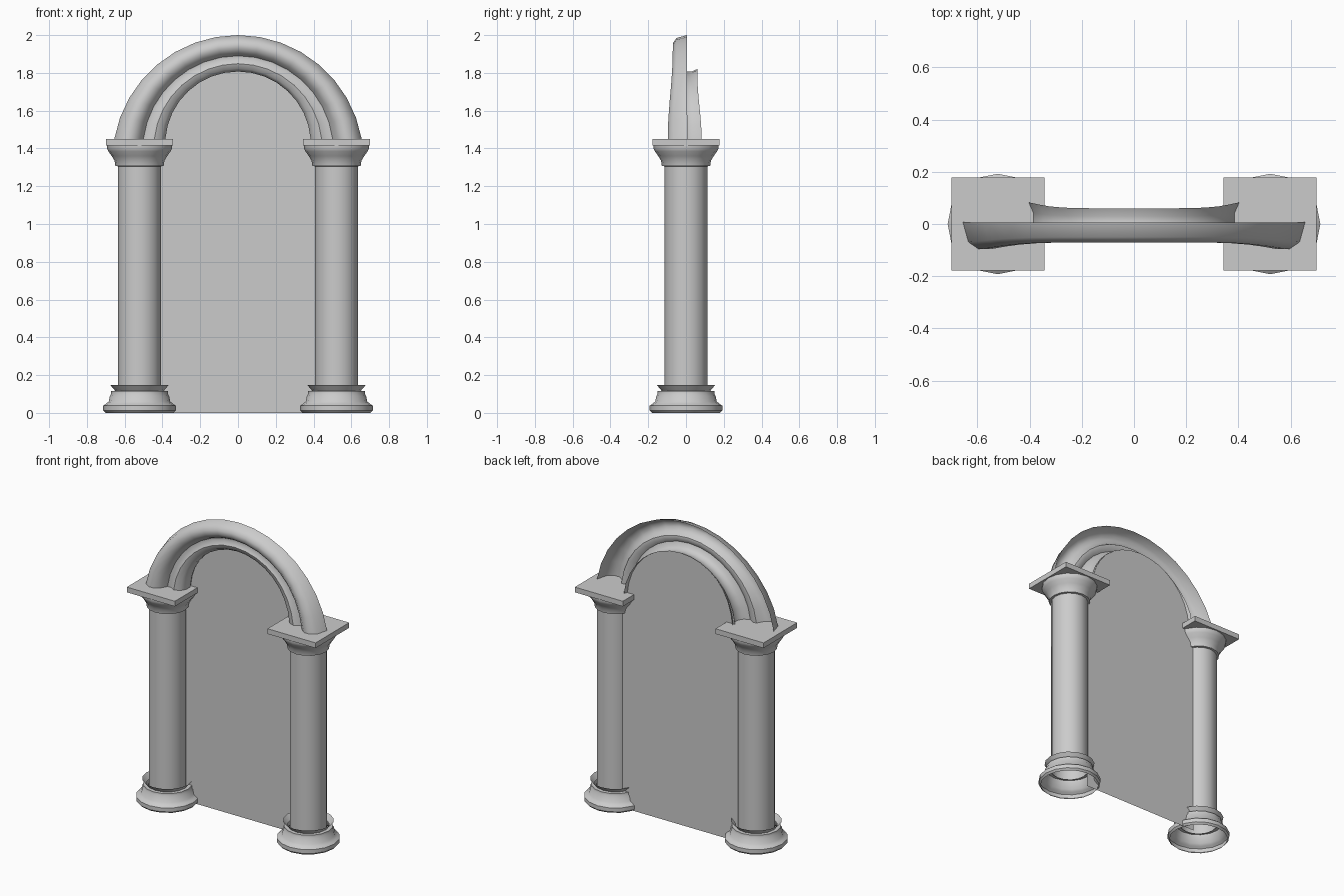
import bpy, bmesh, math
from math import sin, cos, pi

if "Cube" in bpy.data.objects:
    bpy.data.objects.remove(bpy.data.objects["Cube"])

COL_X = 0.5215      # column axis
SPRING = 1.45       # height where the arch starts
SEG = 16            # sides of columns and steps of the arch


def finish(name, verts, faces, smooth=True):
    me = bpy.data.meshes.new(name)
    me.from_pydata(verts, [], faces)
    bm = bmesh.new()
    bm.from_mesh(me)
    bmesh.ops.recalc_face_normals(bm, faces=bm.faces)
    bm.to_mesh(me)
    bm.free()
    ob = bpy.data.objects.new(name, me)
    bpy.context.collection.objects.link(ob)
    if smooth:
        bpy.ops.object.select_all(action='DESELECT')
        ob.select_set(True)
        bpy.context.view_layer.objects.active = ob
        bpy.ops.object.shade_smooth_by_angle(angle=math.radians(40))
    return ob


def grid_faces(rows, cols, closed):
    return [(i * cols + j, i * cols + (j + 1) % cols,
             (i + 1) * cols + (j + 1) % cols, (i + 1) * cols + j)
            for i in range(rows - 1) for j in range(cols if closed else cols - 1)]


def lathe(name, cx, profile):
    verts = [(cx + r * cos(2 * pi * k / SEG), r * sin(2 * pi * k / SEG), z)
             for r, z in profile for k in range(SEG)]
    return finish(name, verts, grid_faces(len(profile), SEG, True))


def arch_point(f, t):
    """f runs along the arch, t from inner edge (0) to outer edge (1)."""
    def on_circle(r, cz):
        a = math.asin((SPRING - cz) / r)
        ang = a + f * (pi - 2 * a)
        return r * cos(ang), cz + r * sin(ang)
    (xi, zi), (xo, zo) = on_circle(0.391, 1.42), on_circle(0.665, 1.335)
    return xi + (xo - xi) * t, zi + (zo - zi) * t


# Columns: open hollow base, shaft, flared capital and square slab
BASE = [(0.18, 0), (0.192, 0.012), (0.192, 0.038), (0.178, 0.048), (0.163, 0.06),
        (0.157, 0.09), (0.15, 0.10), (0.15, 0.115), (0.128, 0.116), (0.155, 0.148)]
CAPITAL = [(0.11, 1.305), (0.128, 1.307), (0.132, 1.335), (0.147, 1.36),
           (0.165, 1.385), (0.172, 1.40), (0.172, 1.416)]
for side, s in (("left", -1), ("right", 1)):
    x = s * COL_X
    lathe(side + "_column_base", x, BASE)
    lathe(side + "_column_shaft", x, [(0.114, 0.10), (0.114, 1.32)])
    lathe(side + "_capital", x, CAPITAL)
    bpy.ops.mesh.primitive_cube_add(size=1, location=(x, 0, 1.4325))
    slab = bpy.context.object
    slab.name = side + "_capital_slab"
    slab.scale = (0.356, 0.356, 0.035)

# Arch: open double-roll moulding that widens towards its feet
MOULDING = [(0.05, 0.06), (-0.02, 0.03), (-0.02, 0.0), (0.06, -0.025), (0.2, -0.035),
            (0.33, -0.02), (0.42, -0.022), (0.5, -0.05), (0.63, -0.07),
            (0.77, -0.07), (0.92, -0.05), (1.0, 0.005)]
verts = []
for i in range(SEG + 1):
    f = i / SEG
    grow = 1 + 0.38 * cos(pi * f) ** 6
    for t, y in MOULDING:
        px, pz = arch_point(f, t)
        verts.append((px, y * grow, pz))
finish("arch_moulding", verts, grid_faces(SEG + 1, len(MOULDING), False))

# Flat panel filling the opening
outline = [(-0.43, 0.06, 0), (0.43, 0.06, 0)]
for i in range(SEG + 1):
    px, pz = arch_point(i / SEG, 0.06)
    outline.append((px, 0.06, pz))
outline.insert(2, (0.43, 0.06, SPRING - 0.02))
outline.append((-0.43, 0.06, SPRING - 0.02))
finish("back_panel", outline, [tuple(range(len(outline)))], smooth=False)
